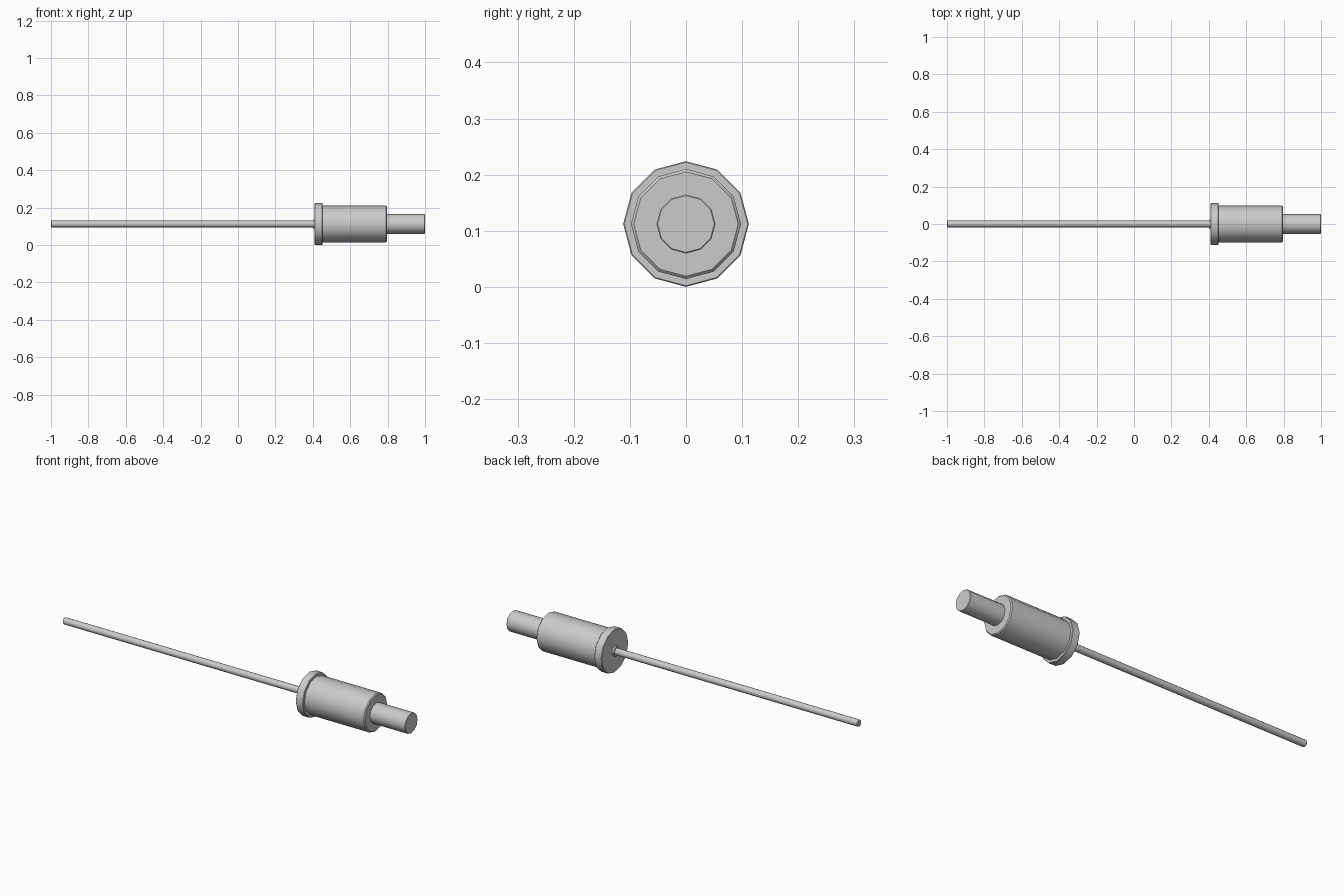
import bpy, bmesh
from math import sin, cos, pi, radians

if "Cube" in bpy.data.objects:
    bpy.data.objects.remove(bpy.data.objects["Cube"])

SIDES = 12
AXIS_Z = 0.112


def turned(name, x0, x1, r, bevel0=0.0, bevel1=0.0):
    """Closed cylinder along x with optional small chamfers at each end."""
    profile = [(x0, r - bevel0)]
    if bevel0:
        profile.append((x0 + bevel0, r))
    if bevel1:
        profile.append((x1 - bevel1, r))
    profile.append((x1, r - bevel1))
    bm = bmesh.new()
    rings = [[bm.verts.new((x, rad * sin(2 * pi * i / SIDES),
                            AXIS_Z + rad * cos(2 * pi * i / SIDES)))
              for i in range(SIDES)] for x, rad in profile]
    for a, b in zip(rings, rings[1:]):
        for i in range(SIDES):
            j = (i + 1) % SIDES
            bm.faces.new((a[i], a[j], b[j], b[i]))
    bm.faces.new(rings[0])
    bm.faces.new(rings[-1])
    bmesh.ops.recalc_face_normals(bm, faces=bm.faces)
    mesh = bpy.data.meshes.new(name)
    bm.to_mesh(mesh)
    bm.free()
    obj = bpy.data.objects.new(name, mesh)
    bpy.context.collection.objects.link(obj)
    mesh.shade_smooth()
    mesh.set_sharp_from_angle(angle=radians(35))
    return obj


# Long thin shaft and the small collar where it enters the flange
turned("shaft", -1.0, 0.41, 0.0175, bevel0=0.003)
turned("shaft_collar", 0.40, 0.412, 0.025)

# Wide flange, main barrel and narrow end stub
turned("flange", 0.41, 0.452, 0.112, 0.002, 0.002)
turned("barrel", 0.45, 0.797, 0.098, bevel1=0.005)
turned("end_stub", 0.795, 1.0, 0.0525, bevel1=0.002)
